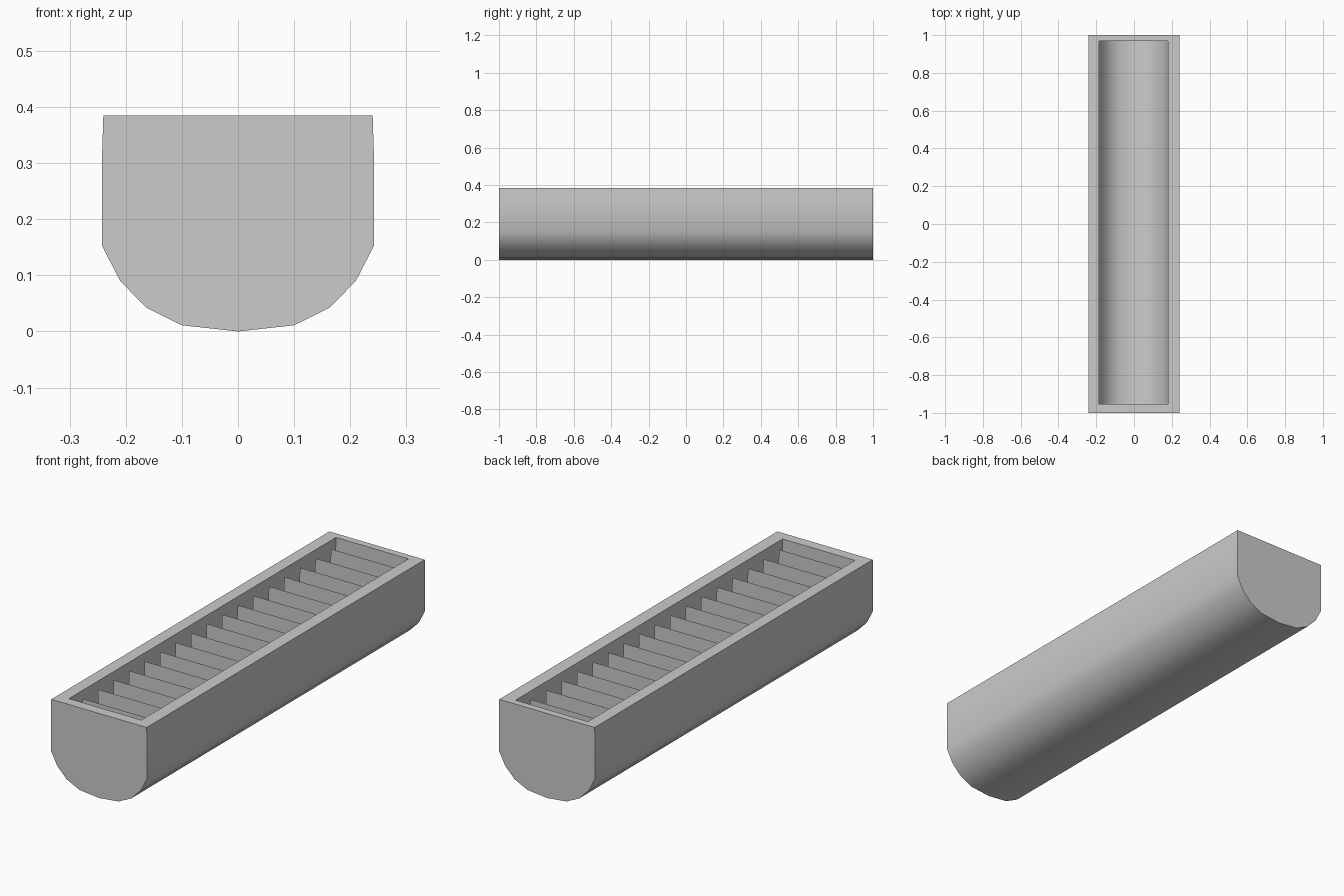
import bpy, bmesh

if "Cube" in bpy.data.objects:
    bpy.data.objects.remove(bpy.data.objects["Cube"])

# half profile of the trough, from the keel up to the rim
HALF = [(0, 0), (0.1, 0.011), (0.163, 0.042), (0.21, 0.09),
        (0.242, 0.152), (0.242, 0.32), (0.24, 0.385)]
TOP = 0.385


def section(sx, z0, z1, cx=0.0):
    """Full U section, scaled in width and fitted between two heights."""
    half = [(x * sx, z0 + z * (z1 - z0) / TOP) for x, z in HALF]
    return [(cx - x, z) for x, z in reversed(half[1:])] + [(cx + x, z) for x, z in half]


def finish(name, bm):
    mesh = bpy.data.meshes.new(name)
    bm.to_mesh(mesh)
    bm.free()
    obj = bpy.data.objects.new(name, mesh)
    bpy.context.collection.objects.link(obj)
    return obj


def loop(bm, pts, y):
    return [bm.verts.new((x, y, z)) for x, z in pts]


def skin(bm, a, b):
    for i in range(len(a) - 1):
        bm.faces.new((a[i], a[i + 1], b[i + 1], b[i]))


# trough: outer shell, inner cavity and flat rim
bm = bmesh.new()
outer = [loop(bm, section(1, 0, TOP), y) for y in (-1, 1)]
inner = [loop(bm, section(0.76, 0.06, TOP, -0.002), y) for y in (-0.952, 0.968)]
for pair in (outer, inner):
    skin(bm, *pair)
    for ring in pair:
        bm.faces.new(ring)
rims = [[p[0][0], p[0][-1], p[1][-1], p[1][0]] for p in (outer, inner)]
for i in range(4):
    j = (i + 1) % 4
    bm.faces.new((rims[0][i], rims[0][j], rims[1][j], rims[1][i]))
bmesh.ops.recalc_face_normals(bm, faces=bm.faces)
trough = finish("trough", bm)
bpy.context.view_layer.objects.active = trough
trough.select_set(True)
bpy.ops.object.shade_smooth_by_angle(angle=0.56)

# row of thin upright slats inside the cavity
bm = bmesh.new()
for i in range(17):
    bm.faces.new(loop(bm, section(0.655, 0.08, 0.367, -0.002), -0.89 + i * 0.1116))
finish("slats", bm)
